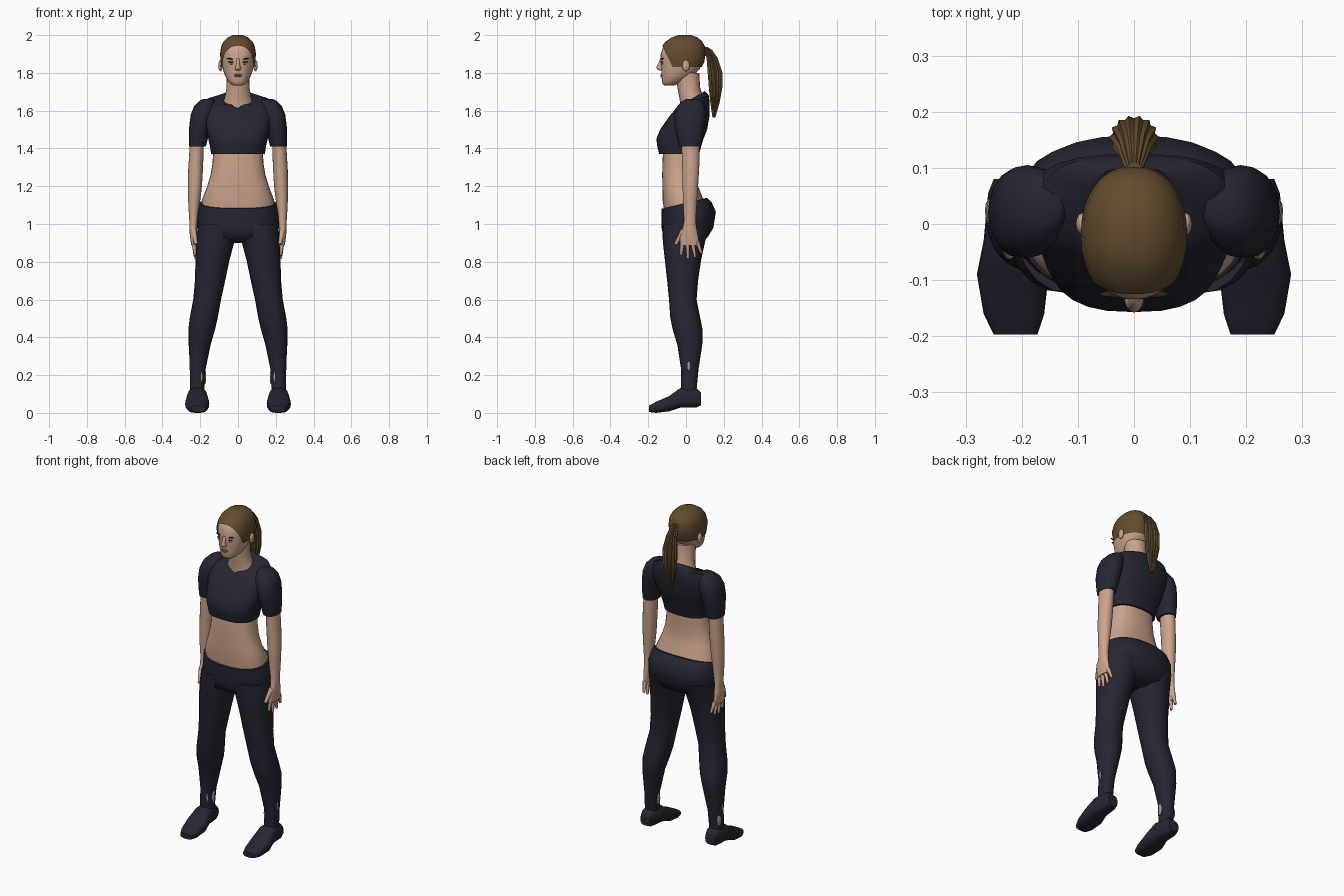
import bpy, bmesh, math
from mathutils import Vector, Matrix
from mathutils.bvhtree import BVHTree

cube = bpy.data.objects.get("Cube")
if cube:
    bpy.data.objects.remove(cube)


def material(name, rgb):
    m = bpy.data.materials.new(name)
    m.use_nodes = True
    m.diffuse_color = (*rgb, 1)
    bsdf = m.node_tree.nodes["Principled BSDF"]
    bsdf.inputs["Base Color"].default_value = (*rgb, 1)
    bsdf.inputs["Roughness"].default_value = 0.8
    return m


SKIN = material("skin", (0.60, 0.37, 0.26))
NAVY = material("dark_navy_cloth", (0.018, 0.019, 0.031))
HAIR = material("brown_hair", (0.125, 0.072, 0.028))
BROW = material("dark_brow", (0.03, 0.018, 0.012))
WHITE = material("eye_white", (0.6, 0.58, 0.56))
IRIS = material("blue_iris", (0.06, 0.12, 0.2))
LIPS = material("lips", (0.42, 0.19, 0.15))
SOCK = material("grey_sock", (0.33, 0.33, 0.37))


def finish(name, bm, mat, angle=50):
    bmesh.ops.recalc_face_normals(bm, faces=bm.faces)
    me = bpy.data.meshes.new(name)
    bm.to_mesh(me)
    bm.free()
    ob = bpy.data.objects.new(name, me)
    bpy.context.collection.objects.link(ob)
    me.materials.append(mat)
    bpy.ops.object.select_all(action="DESELECT")
    ob.select_set(True)
    bpy.context.view_layer.objects.active = ob
    bpy.ops.object.shade_smooth_by_angle(angle=math.radians(angle))
    return ob


def loft(rings, side=1, segs=20, power=2.0, axis="z", flute=0.0):
    """Skin rounded sections (t, a0, a1, b0, b1[, slope]) stacked along an axis."""
    bm = bmesh.new()
    loops = []
    for t, a0, a1, b0, b1, *slope in rings:
        loop = []
        for i in range(segs):
            ang = 2 * math.pi * i / segs
            c, s = math.cos(ang), math.sin(ang)
            k = 1 - flute * (i % 2)
            a = (a0 + a1) / 2 + k * (a1 - a0) / 2 * math.copysign(abs(c) ** (2 / power), c)
            db = k * (b1 - b0) / 2 * math.copysign(abs(s) ** (2 / power), s)
            b = (b0 + b1) / 2 + db
            h = t + (slope[0] if slope else 0) * db
            loop.append(bm.verts.new((side * a, b, h) if axis == "z" else (side * a, h, b)))
        loops.append(loop)
    for lo, hi in zip(loops, loops[1:]):
        for i in range(segs):
            j = (i + 1) % segs
            bm.faces.new((lo[i], lo[j], hi[j], hi[i]))
    bm.faces.new(loops[0])
    bm.faces.new(loops[-1])
    return bm


def centred(rows):
    return [(z, -r, r, *rest) for z, r, *rest in rows]


def blob(name, pos, size, mat, tilt=0):
    bm = bmesh.new()
    bmesh.ops.create_uvsphere(bm, u_segments=12, v_segments=8, radius=1)
    bm.transform(Matrix.Translation(pos) @ Matrix.Rotation(tilt, 4, "Y") @ Matrix.Diagonal((*size, 1)))
    return finish(name, bm, mat)


def taper(name, p0, p1, r0, r1, mat):
    p0, p1 = Vector(p0), Vector(p1)
    bm = bmesh.new()
    bmesh.ops.create_cone(bm, segments=8, radius1=r0, radius2=r1, depth=(p1 - p0).length, cap_ends=True)
    turn = (p1 - p0).to_track_quat("Z", "Y").to_matrix().to_4x4()
    bm.transform(Matrix.Translation((p0 + p1) / 2) @ turn)
    return finish(name, bm, mat)


# Torso, neck and clothes on the trunk
finish("midriff", loft(centred([
    (1.06, .19, -.115, .11), (1.13, .19, -.124, .092), (1.20, .163, -.125, .064),
    (1.26, .145, -.126, .057), (1.32, .135, -.125, .058), (1.41, .13, -.12, .06)]), power=2.4, segs=28), SKIN)
finish("neck", loft(centred([
    (1.58, .09, -.03, .10), (1.63, .086, -.03, .1), (1.67, .07, -.035, .092),
    (1.72, .061, -.045, .075), (1.80, .06, -.055, .07)])), SKIN)
shirt = loft(centred([
    (1.37, .142, -.142, .07), (1.41, .148, -.152, .08), (1.45, .157, -.157, .092),
    (1.50, .168, -.137, .112), (1.57, .185, -.088, .124), (1.62, .19, -.058, .125, .15),
    (1.655, .165, -.04, .122, .3), (1.668, .086, -.02, .10, .6)]), power=2.6, segs=28)
for v in shirt.verts:
    if abs(v.co.x) < .01 and v.co.y < 0 and v.co.z > 1.61:
        v.co.z -= .018
finish("cropped_shirt", shirt, NAVY)
finish("trouser_hips", loft(centred([
    (.90, .10, -.07, .06), (.93, .19, -.12, .115), (.98, .218, -.129, .145), (1.05, .214, -.13, .158, .1),
    (1.09, .206, -.13, .135, .2), (1.11, .202, -.129, .11, .24)]), power=2.3, segs=28), NAVY)

# Head, with the hair cut from a slightly larger copy
HEAD = centred([
    (1.732, .022, -.112, -.07), (1.74, .036, -.123, -.045), (1.755, .052, -.128, -.01),
    (1.785, .069, -.129, .04), (1.82, .08, -.131, .072), (1.86, .087, -.135, .09),
    (1.90, .089, -.134, .097), (1.935, .084, -.122, .094), (1.96, .072, -.102, .08),
    (1.98, .052, -.073, .058), (1.992, .025, -.04, .025)])
head = loft(HEAD, segs=32, power=2.15)
surface = BVHTree.FromBMesh(head)
finish("head", head, SKIN, 80)


def on_face(x, z):
    return surface.ray_cast(Vector((x, -1, z)), Vector((0, 1, 0)))[0]


hair = loft(HEAD, segs=32, power=2.15)
mid = Vector((0, -.015, 1.87))
for v in hair.verts:
    v.co = mid + (v.co - mid) * 1.065
for point, normal in (((0, -.122, 1.938), (0, 2.13, 1)), ((0, 0, 1.832), (0, 0, 1))):
    geom = hair.verts[:] + hair.edges[:] + hair.faces[:]
    bmesh.ops.bisect_plane(hair, geom=geom, plane_co=point, plane_no=normal, clear_inner=True)
finish("hair_cap", hair, HAIR, 80)
finish("ponytail", loft(centred([
    (1.938, .014, .085, .112), (1.92, .022, .09, .14), (1.88, .031, .108, .168),
    (1.80, .044, .114, .194), (1.72, .043, .12, .193), (1.64, .029, .128, .178),
    (1.565, .008, .14, .156)]), segs=28, flute=.14), HAIR, 30)

# Facial features
finish("nose", loft(centred([
    (1.812, .010, -.139, -.12), (1.82, .017, -.154, -.12), (1.829, .014, -.158, -.12),
    (1.85, .009, -.146, -.12), (1.875, .009, -.137, -.12)]), segs=12), SKIN, 80)
blob("upper_lip", on_face(0, 1.790), (.024, .006, .004), LIPS)
blob("lower_lip", on_face(0, 1.782), (.018, .007, .005), LIPS)

# Paired parts
for word, s in (("left", 1), ("right", -1)):
    blob(word + "_eye", on_face(s * .035, 1.851), (.015, .004, .006), WHITE)
    blob(word + "_iris", on_face(s * .035, 1.851) - Vector((0, .003, 0)), (.006, .003, .006), IRIS)
    blob(word + "_eyelid", on_face(s * .035, 1.858), (.018, .006, .003), BROW)
    blob(word + "_eyebrow", on_face(s * .038, 1.874), (.024, .006, .004), BROW, -s * .2)
    blob(word + "_ear", (s * .093, .0, 1.838), (.011, .02, .03), SKIN)

    finish(word + "_sleeve", loft([
        (1.41, .17, .258, -.037, .08), (1.45, .16, .26, -.045, .088), (1.52, .145, .258, -.06, .1),
        (1.58, .13, .25, -.06, .105), (1.625, .12, .232, -.045, .1), (1.65, .12, .207, -.02, .085),
        (1.662, .13, .185, .0, .07)], s, power=2.2), NAVY)
    finish(word + "_arm", loft([
        (.885, .222, .247, -.03, .07), (.93, .219, .254, -.034, .066), (.98, .216, .258, -.018, .056),
        (1.02, .213, .258, -.01, .052), (1.10, .203, .263, -.015, .057), (1.20, .191, .266, -.018, .064),
        (1.30, .185, .263, -.02, .07), (1.45, .18, .253, -.025, .074)], s), SKIN)
    for i, (tip_y, tip_z) in enumerate(((-.026, .835), (.010, .818), (.048, .824), (.082, .845))):
        taper(f"{word}_finger_{i + 1}", (s * .234, -.018 + .026 * i, .905),
              (s * .226, tip_y, tip_z), .0125, .007, SKIN)
    taper(word + "_thumb", (s * .236, -.012, .97), (s * .222, -.055, .893), .016, .009, SKIN)

    finish(word + "_trouser_leg", loft([
        (.11, .178, .255, -.028, .055), (.23, .172, .254, -.026, .066), (.36, .145, .261, -.046, .086),
        (.44, .122, .263, -.07, .088), (.50, .108, .256, -.083, .076), (.60, .09, .237, -.09, .056),
        (.70, .068, .228, -.1, .064), (.81, .045, .225, -.112, .08), (.91, .018, .221, -.123, .102),
        (1.0, .006, .212, -.124, .135)], s, power=2.2), NAVY)
    finish(word + "_shoe", loft([
        (.08, .185, .25, .04, .105), (.055, .175, .26, .028, .13), (-.03, .163, .268, .028, .132),
        (-.09, .152, .28, .008, .088), (-.16, .16, .268, 0, .058), (-.197, .172, .25, .005, .038)],
        s, power=2.8, axis="y"), NAVY)
    # Grey sock showing through at the ankle
    blob(word + "_sock_outer", (s * .2535, .015, .25), (.004, .008, .026), SOCK)
    blob(word + "_sock_inner", (s * .174, .014, .19), (.005, .014, .038), SOCK)
    blob(word + "_sock_front", (s * .195, -.019, .19), (.007, .004, .03), SOCK)
blob("right_sock_patch", (-.247, .035, .18), (.008, .018, .035), SOCK)
